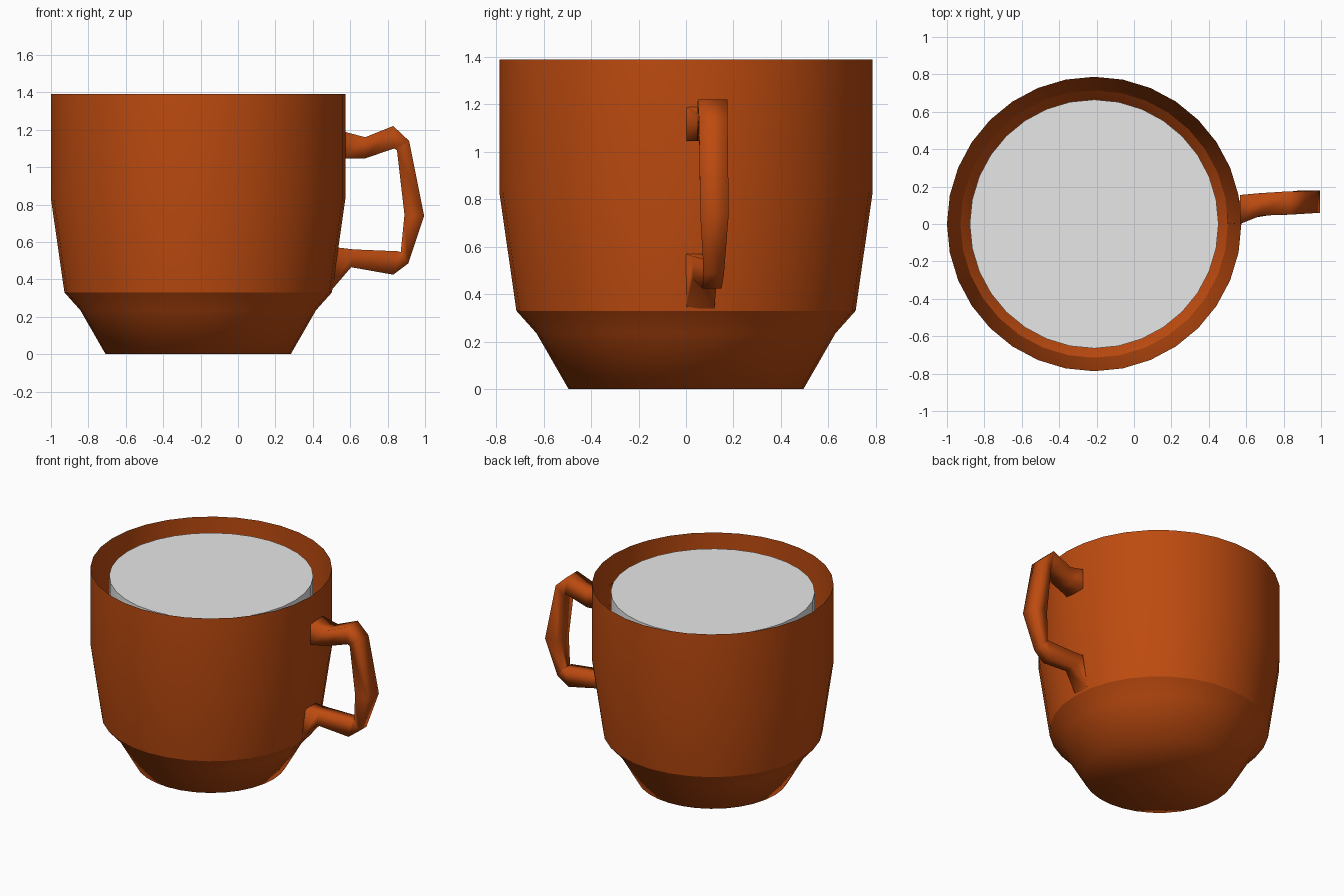
import bpy, bmesh, math

if "Cube" in bpy.data.objects:
    bpy.data.objects.remove(bpy.data.objects["Cube"])

CX, SIDES = -0.213, 32


def material(name, rgb):
    m = bpy.data.materials.new(name)
    m.diffuse_color = (*rgb, 1)
    m.use_nodes = True
    m.node_tree.nodes["Principled BSDF"].inputs["Base Color"].default_value = m.diffuse_color
    return m


def finish(name, bm, mat):
    bmesh.ops.recalc_face_normals(bm, faces=bm.faces)
    me = bpy.data.meshes.new(name)
    bm.to_mesh(me)
    bm.free()
    me.materials.append(mat)
    ob = bpy.data.objects.new(name, me)
    bpy.context.collection.objects.link(ob)
    return ob


def loft(bm, rings):
    """Join successive closed rings of points with quads."""
    rows = [[bm.verts.new(p) for p in ring] for ring in rings]
    n = len(rows[0])
    for a, b in zip(rows, rows[1:]):
        for i in range(n):
            j = (i + 1) % n
            f = bm.faces.new((a[i], a[j], b[j], b[i]))
            f.smooth = True
    return rows


def circle(r, z):
    return [(CX + r * math.cos(2 * math.pi * i / SIDES),
             r * math.sin(2 * math.pi * i / SIDES), z) for i in range(SIDES)]


clay = material("burnt_orange", (0.51, 0.07, 0.005))
grey = material("light_grey", (0.8, 0.8, 0.8))

# cup wall: thin open shell with a closed base and a crease at the shoulder
bm = bmesh.new()
profile = [(0.495, 0.0), (0.63, 0.235), (0.715, 0.33), (0.787, 0.83), (0.787, 1.39)]
rows = loft(bm, [circle(r, z) for r, z in profile])
bm.faces.new(rows[0]).smooth = True
for i in range(SIDES):
    bm.edges.get((rows[2][i], rows[2][(i + 1) % SIDES])).smooth = False
# an open shell: orient outward explicitly after recalculation
cup = finish("cup_body", bm, clay)

# contents filling the cup
bm = bmesh.new()
rows = loft(bm, [circle(0.665, 0.3), circle(0.665, 1.33)])
for row in rows:
    bm.faces.new(row)
    for i in range(SIDES):
        bm.edges.get((row[i], row[(i + 1) % SIDES])).smooth = False
finish("cup_contents", bm, grey)

# handle: four-sided sections (outer x, z, inner x, z, y min, y max)
sections = [
    (0.566, 1.19, 0.566, 1.045, 0.00, 0.155),
    (0.680, 1.16, 0.675, 1.045, 0.045, 0.165),
    (0.830, 1.22, 0.835, 1.10, 0.05, 0.175),
    (0.915, 1.14, 0.850, 1.09, 0.055, 0.175),
    (0.995, 0.74, 0.890, 0.745, 0.06, 0.18),
    (0.910, 0.485, 0.870, 0.545, 0.075, 0.16),
    (0.830, 0.425, 0.860, 0.55, 0.07, 0.15),
    (0.605, 0.465, 0.620, 0.56, 0.03, 0.13),
    (0.498, 0.34, 0.535, 0.57, 0.00, 0.12),
]
bm = bmesh.new()
loft(bm, [[(ox, y0, oz), (ox, y1, oz), (ix, y1, iz), (ix, y0, iz)]
          for ox, oz, ix, iz, y0, y1 in sections])
finish("handle", bm, clay)
